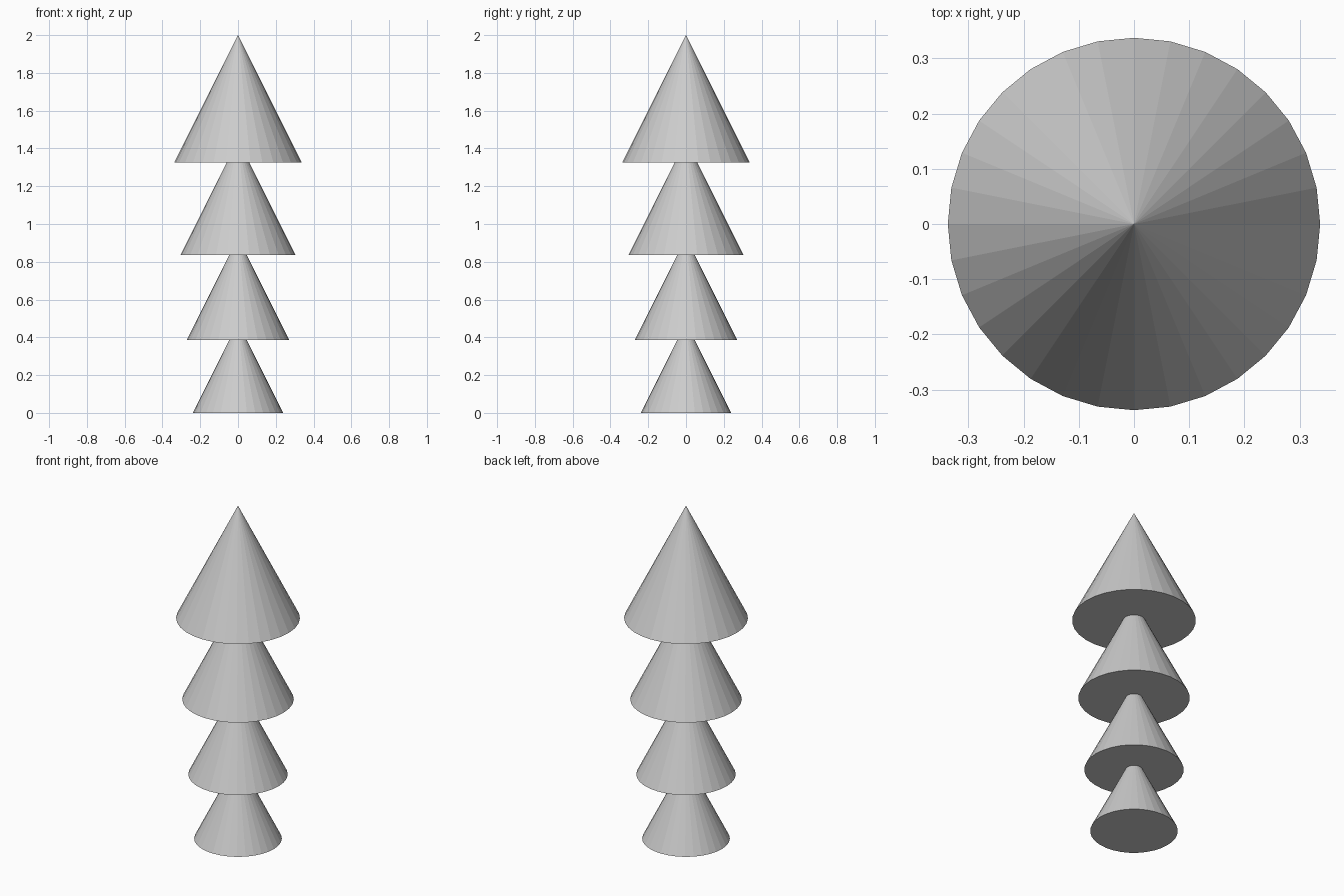
import bpy

if "Cube" in bpy.data.objects:
    bpy.data.objects.remove(bpy.data.objects["Cube"])

# Stacked 32-sided cones, each apex tucked inside the tier above: (name, base z, radius)
TIERS = [
    ("bottom_tier", 0.0, 0.239),
    ("lower_tier", 0.386, 0.271),
    ("upper_tier", 0.837, 0.304),
    ("top_tier", 1.325, 0.3375),
]


def add_tier(name, base, radius):
    height = 2 * radius  # every tier has the same slope
    bpy.ops.mesh.primitive_cone_add(
        vertices=32, radius1=radius, radius2=0, depth=height,
        location=(0, 0, base + height / 2))
    bpy.context.object.name = name


for tier in TIERS:
    add_tier(*tier)
